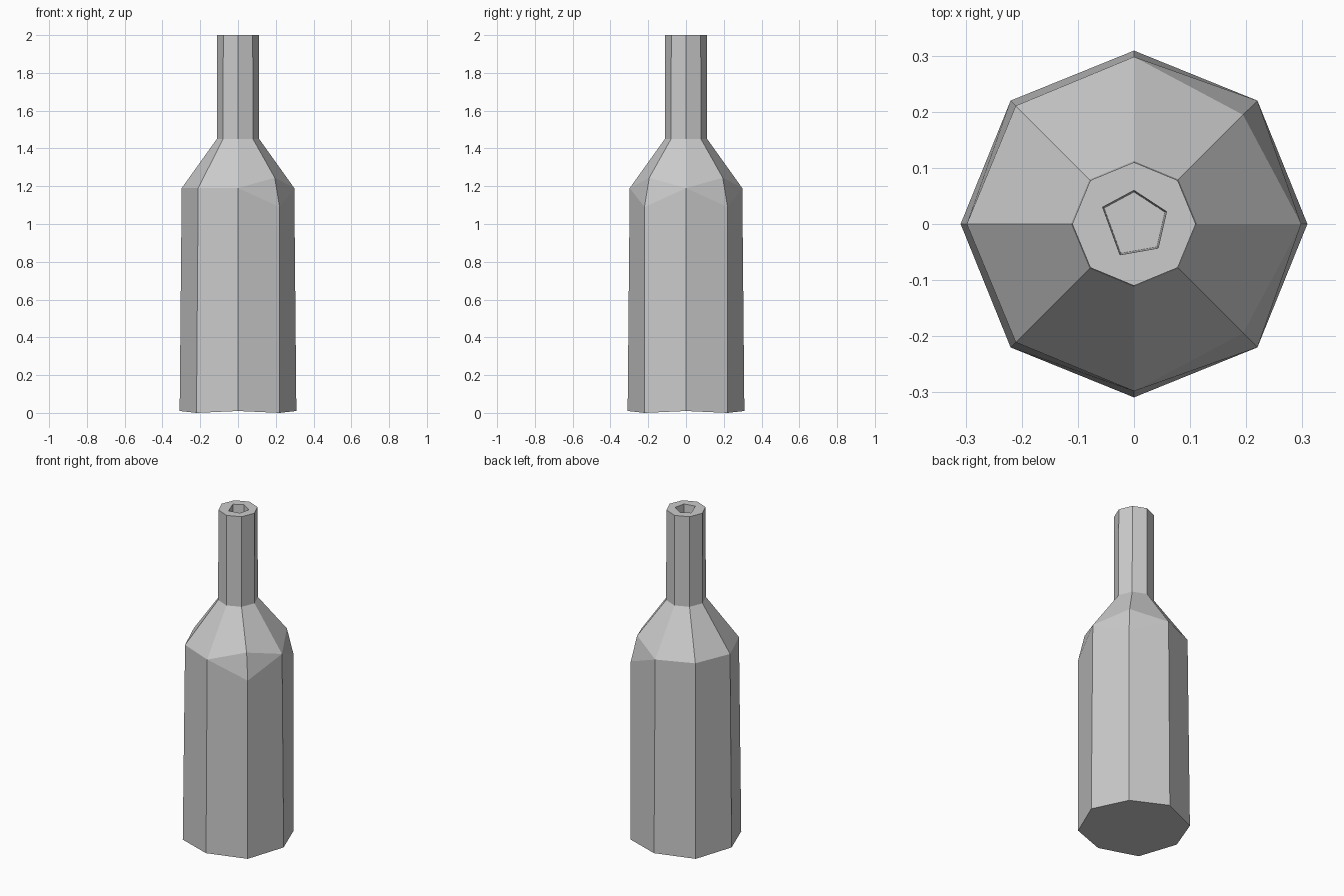
import bpy
import bmesh
import math

if "Cube" in bpy.data.objects:
    bpy.data.objects.remove(bpy.data.objects["Cube"], do_unlink=True)

SIDES = 8
DENTED = (1, 7)  # the two corners with a chipped shoulder

bm = bmesh.new()


def ring(radius, z, corner_radius=None, corner_z=None, corners=()):
    """Octagonal ring; the listed corners may take another radius and height."""
    verts = []
    for i in range(SIDES):
        a = i * math.tau / SIDES
        special = i in corners
        r = corner_radius if special else radius
        h = corner_z if special else z
        verts.append(bm.verts.new((r * math.cos(a), r * math.sin(a), h)))
    return verts


def skin(lower, upper):
    n = len(lower)
    for i in range(n):
        j = (i + 1) % n
        bm.faces.new((lower[i], lower[j], upper[j], upper[i]))


def loop_edges(verts):
    n = len(verts)
    found = []
    for i in range(n):
        pair = (verts[i], verts[(i + 1) % n])
        found.append(bm.edges.get(pair) or bm.edges.new(pair))
    return found


# Body, shoulder and neck
base = ring(0.309, 0.01, 0.311, 0.0, (1, 3, 5, 7))
body_top = ring(0.298, 1.19, 0.311, 1.09, DENTED)
shoulder = ring(0.298, 1.19, 0.275, 1.245, DENTED)
neck_base = ring(0.112, 1.45)
rim = ring(0.11, 2.0)
rings = (base, body_top, shoulder, neck_base, rim)
for lower, upper in zip(rings, rings[1:]):
    skin(lower, upper)
bm.faces.new(list(reversed(base)))

# Five-sided mouth with a shallow floor
mouth = [(0.058, 0.022), (0.0, 0.06), (-0.056, 0.03), (-0.025, -0.055), (0.043, -0.043)]
mouth_top = [bm.verts.new((x, y, 2.0)) for x, y in mouth]
mouth_floor = [bm.verts.new((x * 0.95, y * 0.95, 1.94)) for x, y in mouth]
bmesh.ops.bridge_loops(bm, edges=loop_edges(rim) + loop_edges(mouth_top))
skin(mouth_floor, mouth_top)
bm.faces.new(mouth_floor)

# Undamaged shoulder corners close up into single points
bmesh.ops.remove_doubles(bm, verts=bm.verts[:], dist=0.0005)
bmesh.ops.recalc_face_normals(bm, faces=bm.faces[:])

mesh = bpy.data.meshes.new("bottle")
bm.to_mesh(mesh)
bm.free()
bottle = bpy.data.objects.new("bottle", mesh)
bpy.context.scene.collection.objects.link(bottle)

# Plain grey material
grey = bpy.data.materials.new("light_grey")
grey.use_nodes = True
colour = (0.6, 0.6, 0.6, 1.0)
grey.diffuse_color = colour
grey.node_tree.nodes["Principled BSDF"].inputs["Base Color"].default_value = colour
mesh.materials.append(grey)
